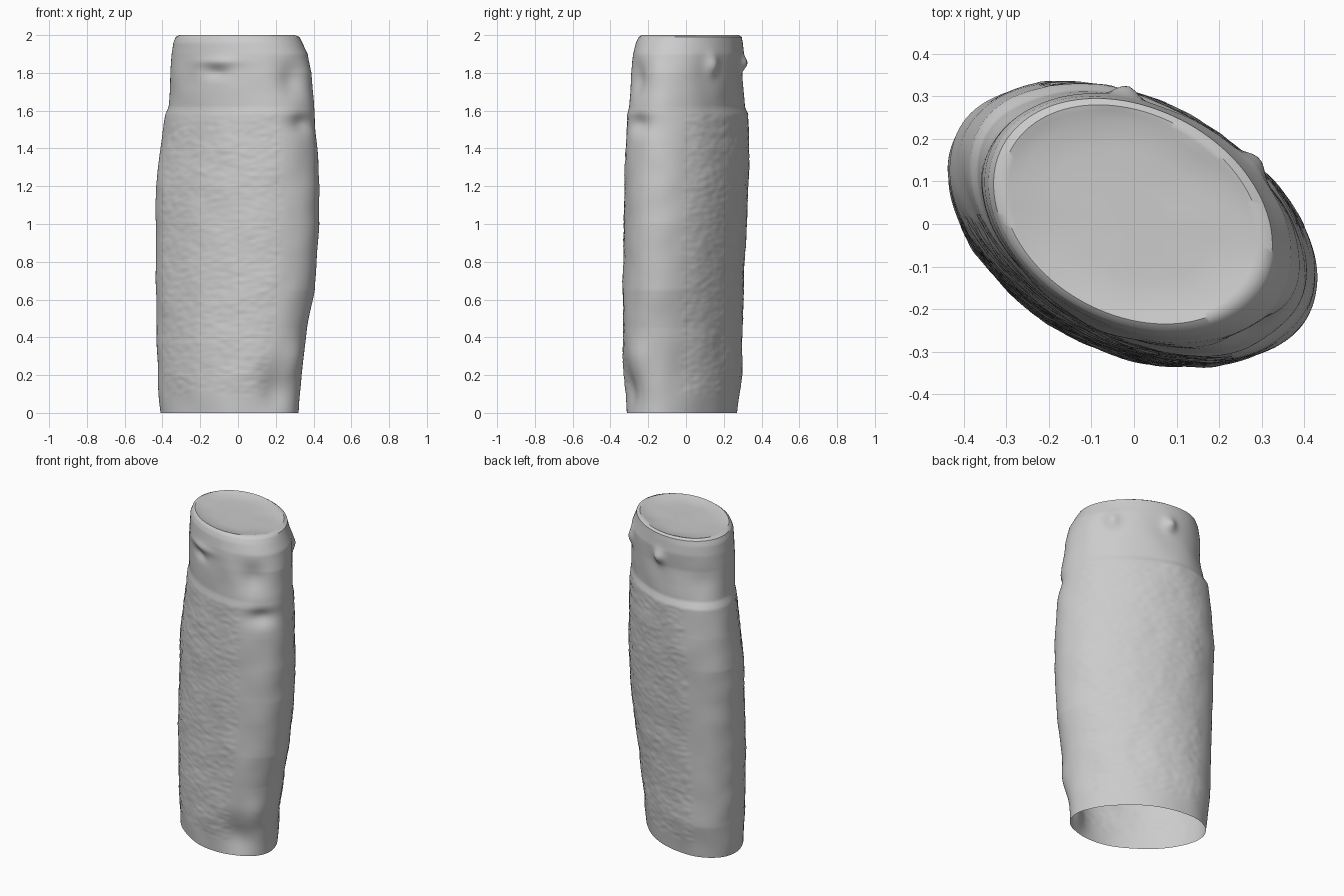
import bpy
import bmesh
import math
from mathutils import Vector, noise

if "Cube" in bpy.data.objects:
    bpy.data.objects.remove(bpy.data.objects["Cube"], do_unlink=True)

SEGMENTS = 160
LAYERS = 200
SKEW = math.radians(23)  # leans the oval section diagonally across x and y

# Height, then the left, right, front and back limits of the section
PROFILE = [
    (0, -.41, .32, -.32, .27),
    (.2, -.425, .335, -.335, .295),
    (.45, -.43, .365, -.335, .3),
    (.65, -.435, .405, -.335, .305),
    (1, -.435, .43, -.33, .32),
    (1.2, -.435, .43, -.325, .33),
    (1.4, -.41, .42, -.32, .335),
    (1.58, -.385, .405, -.31, .33),
    (1.62, -.37, .4, -.3, .31),
    (1.8, -.355, .39, -.29, .3),
    (1.9, -.35, .37, -.28, .305),
    (1.96, -.342, .34, -.265, .3),
    (1.99, -.33, .325, -.25, .295),
    (2, -.31, .3, -.235, .28),
]

# Dents (negative) and bulges (positive): place, radius, height spread, depth
DENTS = [
    ((.2, -.3, .12), .1, .12, -.045),
    ((.3, -.27, .3), .07, .1, .012),
    ((.33, -.24, 1.53), .08, .05, -.03),
    ((.28, -.25, 1.76), .08, .09, -.03),
    ((.3, -.24, .8), .07, .1, -.012),
    ((.28, -.27, 1.05), .06, .08, -.01),
    ((-.1, -.2, 1.8), .07, .03, -.018),
    ((-.1, -.22, 1.86), .12, .025, .012),
    ((-.02, .3, 1.85), .035, .04, .03),
    ((.28, .14, 1.84), .04, .05, .025),
    ((-.3, .25, 1.75), .1, .08, -.012),
    ((.38, .03, .2), .09, .15, -.015),
]


def section(z):
    """Interpolate the section limits at a height."""
    for low, high in zip(PROFILE, PROFILE[1:]):
        if z <= high[0]:
            blend = (z - low[0]) / (high[0] - low[0])
            return [a + (b - a) * blend for a, b in zip(low[1:], high[1:])]
    return PROFILE[-1][1:]


def oval_point(angle, z):
    left, right, front, back = section(z)
    skew = SKEW * (1 - .35 * max(0, z - 1.6) / .4)
    return Vector(((left + right) / 2 + (right - left) / 2 * math.cos(angle),
                   (front + back) / 2 + (back - front) / 2 * math.sin(angle - skew), z))


def relief(point, normal):
    """Crumpled surface: listed dents, soft waves and fine label grain."""
    amount = 0
    for place, radius, spread, depth in DENTS:
        offset = point - Vector(place)
        flat = offset.xy.length / radius
        rise = offset.z / spread
        amount += depth * math.exp(-flat * flat - rise * rise)
    fade = min(1, (2 - point.z) * 8)
    amount += .005 * fade * noise.noise(point * 7)
    # The two broad sides carry a slightly rough wrapped label
    broad = abs(normal.dot(Vector((.47, .88, 0)))) > .8
    if broad and .1 < point.z < 1.58:
        amount += .003 * noise.noise(Vector((point.x * 25, point.y * 25, point.z * 45)))
    return amount


def ring(mesh, points):
    return [mesh.verts.new(p) for p in points]


def bridge(mesh, lower, upper):
    for i in range(SEGMENTS):
        j = (i + 1) % SEGMENTS
        mesh.faces.new((lower[i], lower[j], upper[j], upper[i]))


mesh = bmesh.new()
angles = [math.tau * i / SEGMENTS for i in range(SEGMENTS)]

# Outer wall, left open at the base
previous = None
for layer in range(LAYERS + 1):
    z = 2 * layer / LAYERS
    points = []
    for angle in angles:
        point = oval_point(angle, z)
        tangent = oval_point(angle + .01, z) - point
        normal = Vector((tangent.y, -tangent.x, 0)).normalized()
        points.append(point + normal * relief(point, normal))
    current = ring(mesh, points)
    if previous:
        bridge(mesh, previous, current)
    previous = current

# Slightly sunken lid
rim = [v.co.copy() for v in previous]
middle = sum(rim, Vector()) / SEGMENTS
for scale, drop in ((.95, .003), (.85, .012), (.6, .016), (.3, .016)):
    points = []
    for corner in rim:
        point = middle.lerp(corner, scale)
        point.z -= drop + .004 * noise.noise(point * 8)
        points.append(point)
    current = ring(mesh, points)
    bridge(mesh, previous, current)
    previous = current
mesh.faces.new(previous)

data = bpy.data.meshes.new("bottle_body")
mesh.to_mesh(data)
mesh.free()
body = bpy.data.objects.new("bottle_body", data)
bpy.context.collection.objects.link(body)

# Plain grey finish
grey = bpy.data.materials.new("plain_grey")
grey.use_nodes = True
colour = (.6, .6, .6, 1)
grey.diffuse_color = colour
grey.node_tree.nodes["Principled BSDF"].inputs["Base Color"].default_value = colour
data.materials.append(grey)

bpy.context.view_layer.objects.active = body
body.select_set(True)
bpy.ops.object.shade_smooth_by_angle(angle=math.radians(40))
